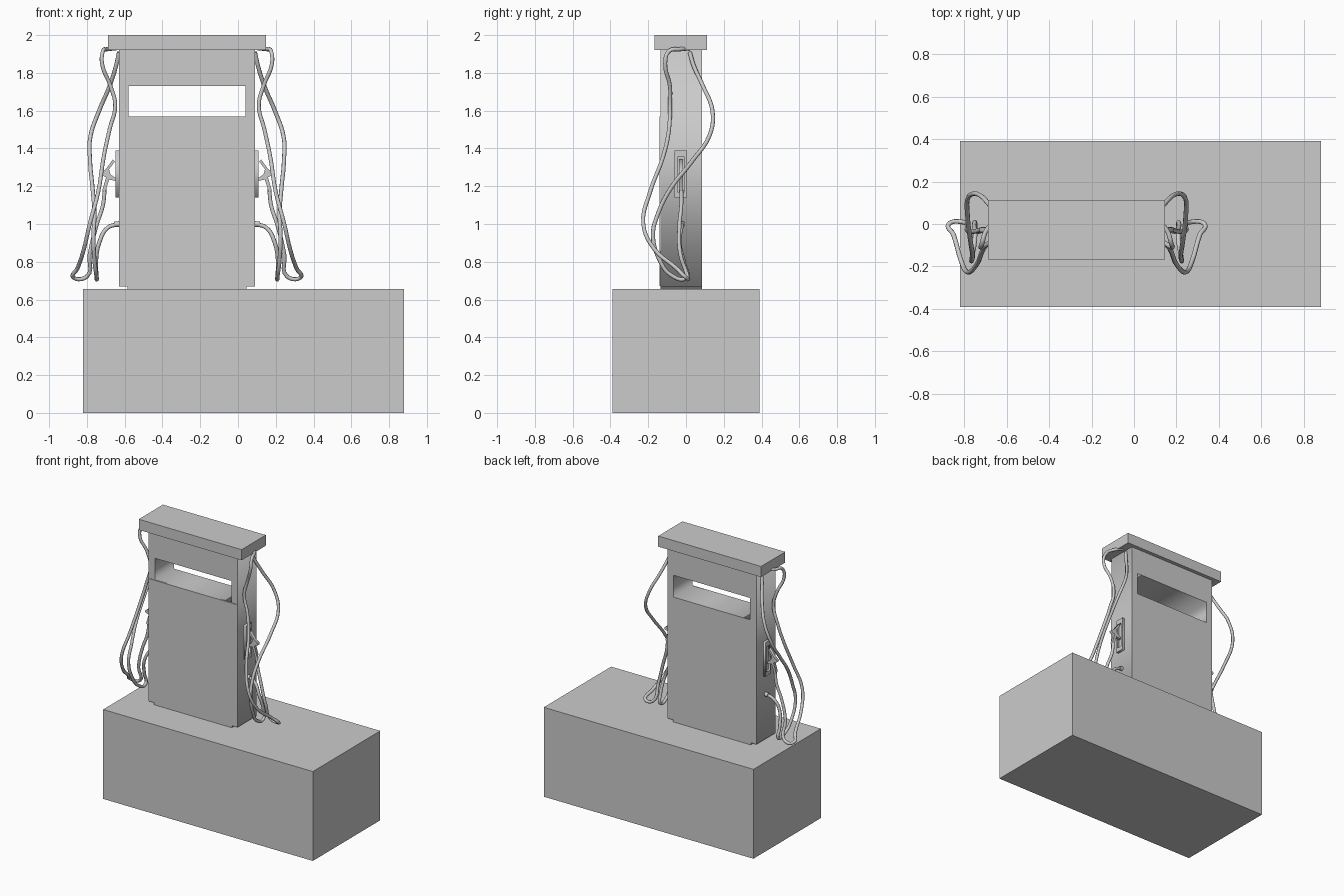
import bpy
from math import radians

if "Cube" in bpy.data.objects:
    bpy.data.objects.remove(bpy.data.objects["Cube"])

CX = -0.27          # symmetry plane of the pump
PLANES = {"XZ": (radians(90), 0, 0), "YZ": (radians(90), 0, radians(90))}


def box(name, x0, x1, y0, y1, z0, z1):
    x0, x1 = sorted((x0, x1))
    bpy.ops.mesh.primitive_cube_add(size=1, location=((x0 + x1) / 2, (y0 + y1) / 2, (z0 + z1) / 2))
    o = bpy.context.object
    o.name = name
    o.scale = (x1 - x0, y1 - y0, z1 - z0)
    return o


def to_mesh(o, smooth=False):
    bpy.ops.object.select_all(action='DESELECT')
    o.select_set(True)
    bpy.context.view_layer.objects.active = o
    bpy.ops.object.convert(target='MESH')
    if smooth:
        bpy.ops.object.shade_smooth_by_angle(angle=radians(60))
    return bpy.context.object


def curve_object(name, cu):
    o = bpy.data.objects.new(name, cu)
    bpy.context.collection.objects.link(o)
    return o


def extrude(name, loops, plane, lo, hi):
    """Flat outline (extra loops are holes) extruded from lo to hi across its plane."""
    cu = bpy.data.curves.new(name, 'CURVE')
    cu.dimensions, cu.fill_mode, cu.extrude = '2D', 'BOTH', abs(hi - lo) / 2
    for pts in loops:
        sp = cu.splines.new('POLY')
        sp.points.add(len(pts) - 1)
        for p, (a, b) in zip(sp.points, pts):
            p.co = (a, b, 0, 1)
        sp.use_cyclic_u = True
    o = curve_object(name, cu)
    o.rotation_euler = PLANES[plane]
    o.location[1 if plane == "XZ" else 0] = (lo + hi) / 2
    return to_mesh(o)


def tube(name, pts, r):
    cu = bpy.data.curves.new(name, 'CURVE')
    cu.dimensions, cu.bevel_depth = '3D', r
    cu.bevel_resolution, cu.resolution_u, cu.use_fill_caps = 2, 5, True
    sp = cu.splines.new('BEZIER')
    sp.bezier_points.add(len(pts) - 1)
    for p, co in zip(sp.bezier_points, pts):
        p.co = co
        p.handle_left_type = p.handle_right_type = 'AUTO'
    return to_mesh(curve_object(name, cu), True)


def rect(a0, a1, b0, b1):
    return [(a0, b0), (a1, b0), (a1, b1), (a0, b1)]


# Island block and pump housing with a see-through window
box("island_block", -0.82, 0.88, -0.39, 0.39, 0, 0.655)
outline = [(-0.585, 0.655), (0.045, 0.655), (0.045, 0.67), (0.09, 0.67),
           (0.09, 1.925), (-0.63, 1.925), (-0.63, 0.67), (-0.585, 0.67)]
extrude("pump_housing", [outline, rect(-0.58, 0.04, 1.57, 1.73)], "XZ", -0.135, 0.085)
box("front_lower_panel", -0.628, 0.088, -0.139, -0.13, 0.672, 1.57)
box("top_cap", -0.687, 0.147, -0.168, 0.112, 1.922, 2.0)

# Hose paths on the right side; the left side mirrors them
fuel_hose = [(0.09, 0.02, 1.91), (0.105, 0.04, 1.84), (0.14, 0.09, 1.73), (0.195, 0.14, 1.60),
             (0.24, 0.125, 1.47), (0.243, 0.03, 1.33), (0.23, -0.08, 1.19),
             (0.22, -0.15, 1.05), (0.225, -0.175, 0.94), (0.22, -0.14, 0.81),
             (0.21, -0.08, 0.73), (0.208, 0.0, 0.715), (0.212, -0.01, 0.79),
             (0.195, -0.035, 0.90), (0.15, -0.025, 0.98), (0.09, -0.02, 1.0)]
nozzle_hose = [(0.105, 0.02, 1.93), (0.155, -0.03, 1.925), (0.175, -0.09, 1.915),
               (0.18, -0.11, 1.85), (0.135, -0.085, 1.73), (0.11, -0.085, 1.63),
               (0.14, -0.09, 1.50), (0.17, -0.12, 1.36), (0.20, -0.19, 1.17),
               (0.245, -0.226, 1.0), (0.275, -0.17, 0.87), (0.31, -0.05, 0.765),
               (0.332, 0.0, 0.717), (0.26, 0.008, 0.722), (0.245, -0.03, 0.84),
               (0.21, -0.035, 0.99), (0.175, -0.025, 1.10), (0.165, -0.025, 1.19)]
nozzle_profile = [(0.106, 1.243), (0.135, 1.262), (0.143, 1.290), (0.112, 1.330), (0.122, 1.342),
                  (0.160, 1.290), (0.188, 1.270), (0.184, 1.258), (0.158, 1.248), (0.178, 1.180),
                  (0.164, 1.166), (0.142, 1.235), (0.106, 1.228)]

for side, s in (("right", 1), ("left", -1)):
    def mx(x):
        return x if s == 1 else 2 * CX - x

    # Nozzle holder: recessed tray with raised rim
    extrude(side + "_holder_rim", [rect(-0.06, 0.005, 1.14, 1.39), rect(-0.046, -0.009, 1.17, 1.355)],
            "YZ", mx(0.09), mx(0.108))
    box(side + "_holder_back", mx(0.088), mx(0.095), -0.05, -0.005, 1.16, 1.36)
    # Nozzle with spout, body and grip
    extrude(side + "_nozzle", [[(mx(x), z) for x, z in nozzle_profile]], "XZ", -0.038, -0.016)
    # Hoses, pipe outlet and top hook
    for label, path in (("fuel_hose", fuel_hose), ("nozzle_hose", nozzle_hose)):
        tube(side + "_" + label, [(mx(x), y, z) for x, y, z in path], 0.011)
    tube(side + "_pipe_outlet", [(mx(0.088), -0.02, 1.0), (mx(0.115), -0.02, 0.998)], 0.015)
